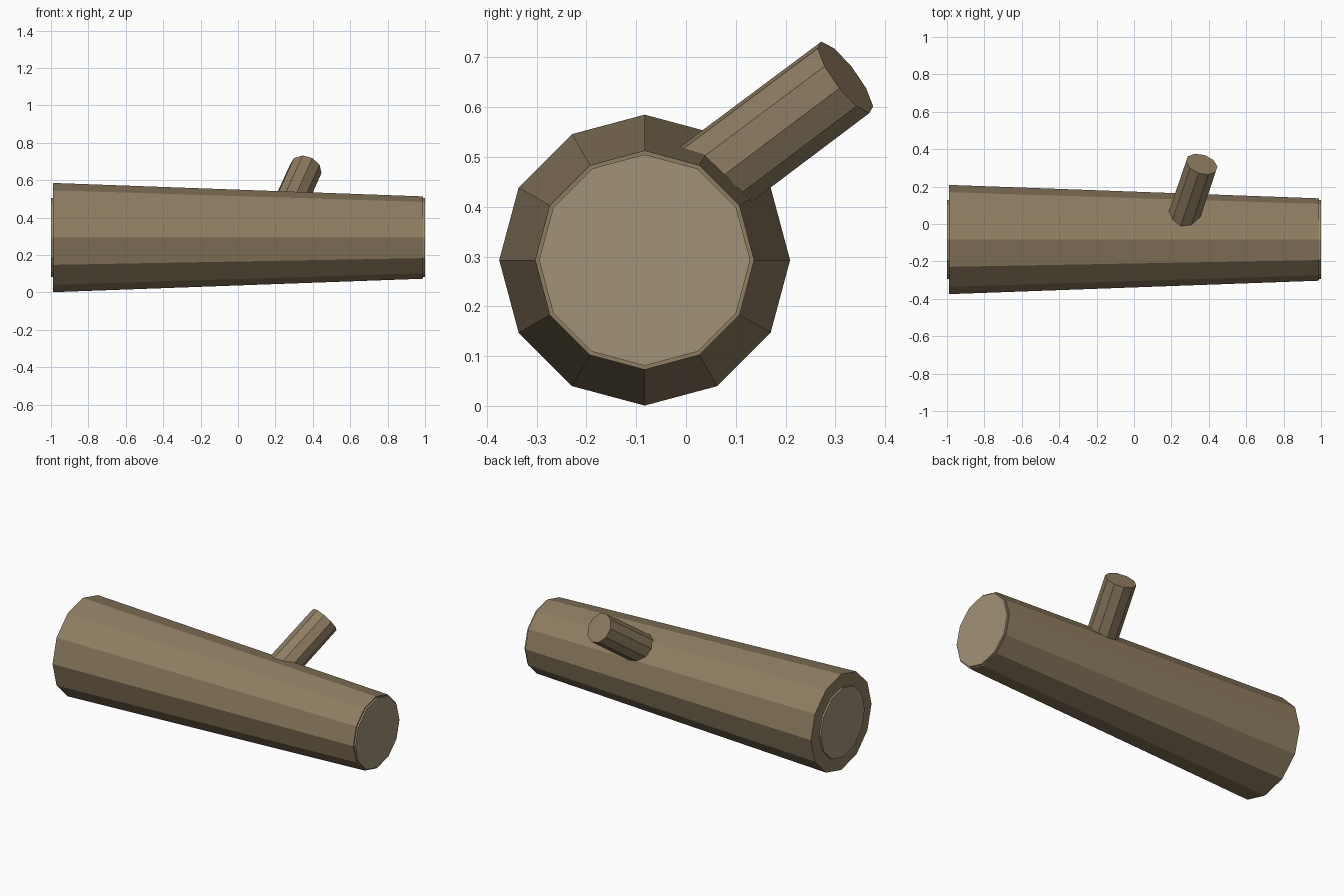
import bpy
from mathutils import Vector

if "Cube" in bpy.data.objects:
    bpy.data.objects.remove(bpy.data.objects["Cube"])


def material(name, color):
    m = bpy.data.materials.new(name)
    m.diffuse_color = (*color, 1)
    m.use_nodes = True
    m.node_tree.nodes["Principled BSDF"].inputs["Base Color"].default_value = m.diffuse_color
    return m


def tube(name, start, end, r1, r2, sides, mat):
    """Flat-shaded, capped cone or cylinder between two points."""
    a, b = Vector(start), Vector(end)
    d = b - a
    bpy.ops.mesh.primitive_cone_add(vertices=sides, radius1=r1, radius2=r2,
                                    depth=d.length, location=(a + b) / 2)
    ob = bpy.context.object
    ob.name = name
    ob.rotation_mode = 'QUATERNION'
    ob.rotation_quaternion = d.to_track_quat('Z', 'Y')
    ob.data.materials.append(mat)
    return ob


bark = material("bark", (0.27, 0.205, 0.12))
cut_wood = material("cut_wood", (0.36, 0.29, 0.19))
Y, Z = -0.083, 0.293

# tapered log lying along x
tube("log", (-0.99, Y, Z), (0.99, Y, Z), 0.292, 0.22, 12, bark)

# thin cut-wood discs on both ends
for name, s in (("left_cut_end", -1), ("right_cut_end", 1)):
    tube(name, (s * 0.98, Y, Z), (s, Y, Z), 0.212, 0.212, 12, cut_wood)

# branch stub leaning up and back
tip = Vector((0.362, 0.32, 0.66))
direction = Vector((0.34, 1, 0.75)).normalized()
tube("branch_stub", tip - direction * 0.42, tip, 0.089, 0.088, 10, bark)
